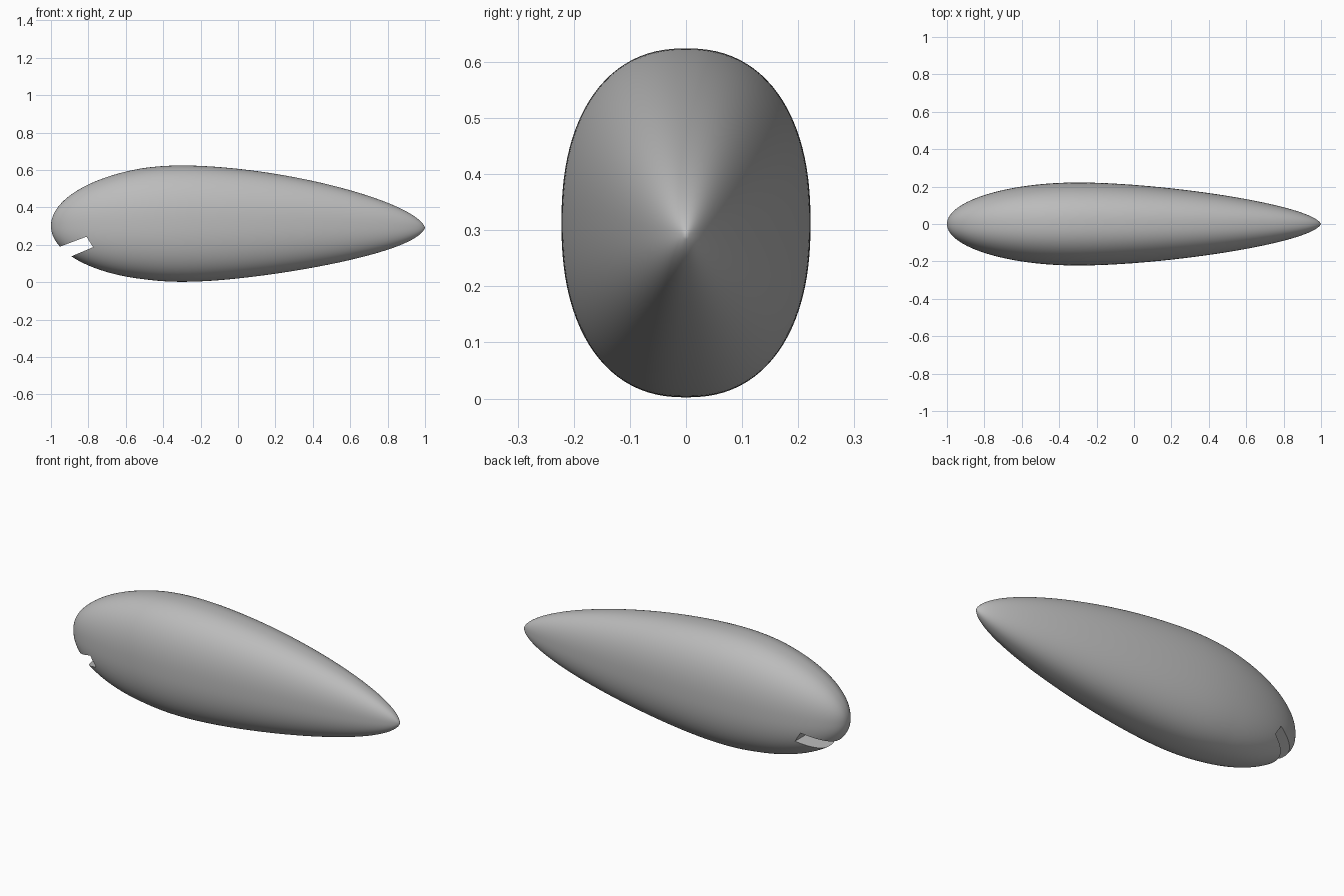
import bpy, math
from mathutils import Vector
from mathutils.geometry import interpolate_bezier

cube = bpy.data.objects.get("Cube")
if cube:
    bpy.data.objects.remove(cube, do_unlink=True)

grey = bpy.data.materials.new("plain_grey")
grey.use_nodes = True
color = (0.5, 0.5, 0.5, 1.0)
grey.diffuse_color = color
grey.node_tree.nodes["Principled BSDF"].inputs["Base Color"].default_value = color


def make_object(name, verts, faces):
    mesh = bpy.data.meshes.new(name)
    mesh.from_pydata(verts, [], faces)
    mesh.materials.append(grey)
    obj = bpy.data.objects.new(name, mesh)
    bpy.context.collection.objects.link(obj)
    return obj


def bezier(points, steps):
    return interpolate_bezier(*[Vector((x, h, 0)) for x, h in points], steps)


# Teardrop profile: length position and relative girth
nose = bezier([(-1, 0), (-1, 0.55), (-0.68, 1), (-0.3, 1)], 40)
tail = bezier([(-0.3, 1), (0.15, 1), (0.95, 0.47), (1, 0)], 60)
stations = nose[1:] + tail[1:-1]
SIDES, POWER = 96, 2 / 2.3
HALF_WIDTH, HALF_HEIGHT, MID_Z = 0.222, 0.311, 0.313


def mid_height(x):
    # The axis dips slightly toward both tips
    drop = 0.022 * max(0, x) ** 2 if x > 0 else 0.012 * max(0, -x - 0.5) * 2
    return MID_Z - drop


def rounded(value):
    return math.copysign(abs(value) ** POWER, value)


# Body: superellipse rings lofted between the two tips
verts, faces = [], []
for p in stations:
    for i in range(SIDES):
        a = math.tau * i / SIDES
        verts.append((p.x, HALF_WIDTH * p.y * rounded(math.cos(a)),
                      mid_height(p.x) + HALF_HEIGHT * p.y * rounded(math.sin(a))))
nose_tip, tail_tip = len(verts), len(verts) + 1
verts += [(-1, 0, mid_height(-1)), (1, 0, mid_height(1))]
last = (len(stations) - 1) * SIDES
for i in range(SIDES):
    j = (i + 1) % SIDES
    for ring in range(0, last, SIDES):
        faces.append((ring + i, ring + j, ring + SIDES + j, ring + SIDES + i))
    faces.append((nose_tip, j, i))
    faces.append((tail_tip, last + i, last + j))
body = make_object("lure_body", verts, faces)

# Slanted slot for the diving lip, cut right through the chin
slot = [(-1.115, 0.129), (-0.81, 0.243), (-0.775, 0.187), (-1.035, 0.077)]
cutter_verts = [(x, y, z) for y in (-0.4, 0.4) for x, z in slot]
cutter_faces = [(0, 3, 2, 1), (4, 5, 6, 7)]
cutter_faces += [(i, (i + 1) % 4, (i + 1) % 4 + 4, i + 4) for i in range(4)]
cutter = make_object("lip_slot_cutter", cutter_verts, [f[::-1] for f in cutter_faces])
cutter.hide_render = True

# Consistent outward normals on both solids
import bmesh
for obj in (body, cutter):
    bm = bmesh.new()
    bm.from_mesh(obj.data)
    bmesh.ops.recalc_face_normals(bm, faces=bm.faces)
    bm.to_mesh(obj.data)
    bm.free()

cut = body.modifiers.new("lip_slot", "BOOLEAN")
cut.operation, cut.solver, cut.object = "DIFFERENCE", "EXACT", cutter

bpy.ops.object.select_all(action="DESELECT")
body.select_set(True)
bpy.context.view_layer.objects.active = body
bpy.ops.object.modifier_apply(modifier=cut.name)
bpy.data.objects.remove(cutter, do_unlink=True)
bpy.ops.object.shade_smooth_by_angle(angle=math.radians(30))
